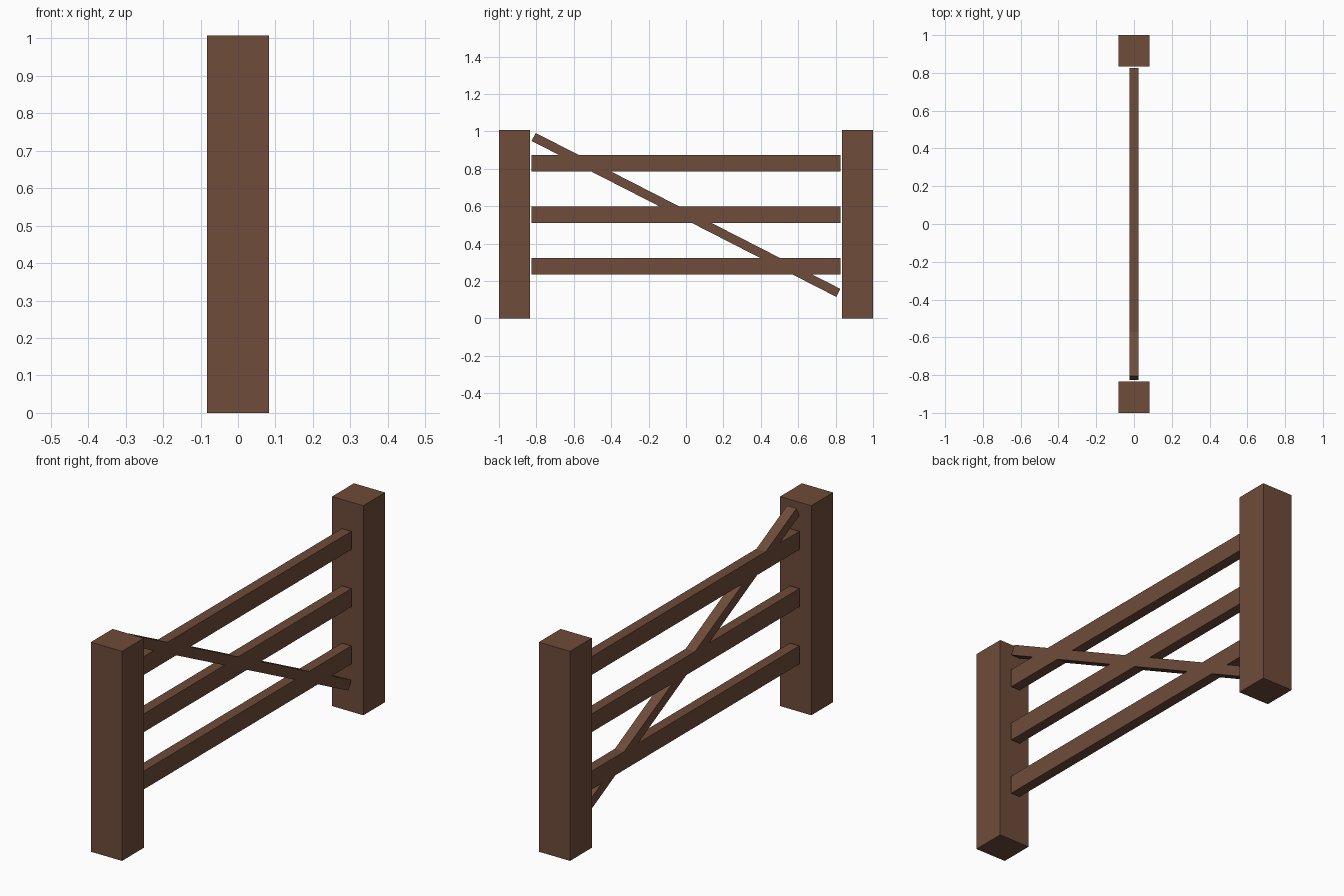
import bpy
import math

if "Cube" in bpy.data.objects:
    bpy.data.objects.remove(bpy.data.objects["Cube"])

wood = bpy.data.materials.new("brown_wood")
wood.diffuse_color = (0.156, 0.072, 0.042, 1.0)
wood.use_nodes = True
wood.node_tree.nodes["Principled BSDF"].inputs["Base Color"].default_value = wood.diffuse_color


def beam(name, size, location, tilt=0.0):
    """Box of the given size, tilted about the x axis."""
    bpy.ops.mesh.primitive_cube_add(size=1, location=location)
    obj = bpy.context.object
    obj.name = name
    obj.scale = size
    bpy.ops.object.transform_apply(location=False, rotation=False, scale=True)
    obj.rotation_euler.x = tilt
    obj.data.materials.append(wood)
    return obj


POST_W, POST_H = 0.166, 1.008
THICK = 0.05
MID_Z = 0.553

# Square end posts
for side, label in ((-1, "front"), (1, "back")):
    beam(label + "_post", (POST_W, POST_W, POST_H),
         (0, side * (1 - POST_W / 2), POST_H / 2))

# Three horizontal rails
for step, label in ((-1, "lower"), (0, "middle"), (1, "upper")):
    beam(label + "_rail", (THICK, 1.652, 0.088), (0, 0, MID_Z + step * 0.2755))

# Diagonal brace, high at the front post
beam("diagonal_brace", (THICK, 1.83, 0.048), (0, 0, MID_Z), math.radians(-27.1))
